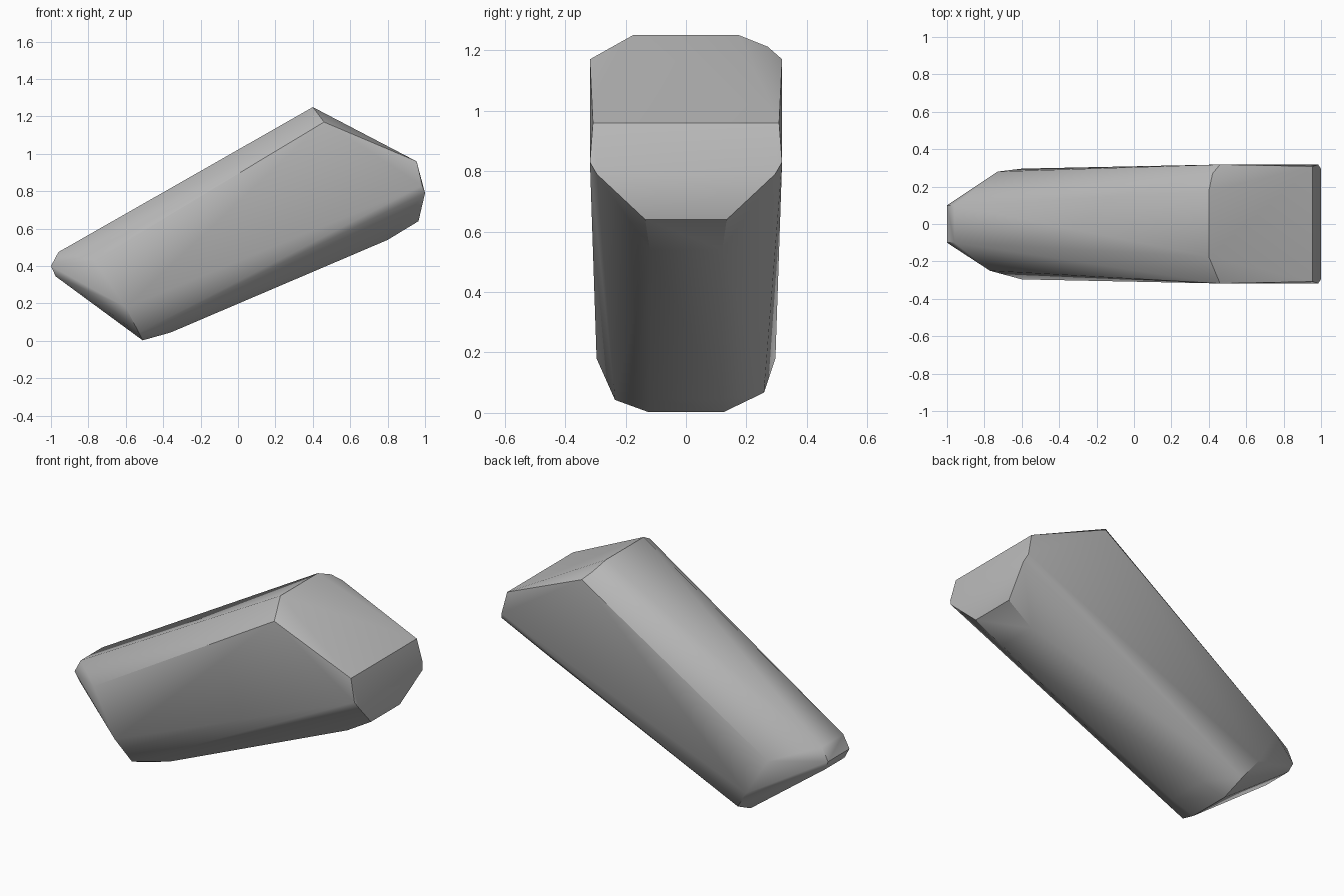
import bpy, bmesh, math

cube = bpy.data.objects.get("Cube")
if cube:
    bpy.data.objects.remove(cube, do_unlink=True)

stone = bpy.data.materials.new("stone grey")
stone.use_nodes = True
colour = (0.5, 0.5, 0.5, 1)
stone.diffuse_color = colour
stone.node_tree.nodes["Principled BSDF"].inputs["Base Color"].default_value = colour

# Corners as (x, z, half width), shared by both sides
both = [
    (0.40, 1.25, 0.175), (0.46, 1.17, 0.318),                      # peak
    (0.955, 0.96, 0.308), (0.985, 0.83, 0.318),                    # blunt end
    (1.0, 0.79, 0.295), (0.965, 0.64, 0.135), (0.80, 0.54, 0.12),
    (-0.36, 0.045, 0.12), (-0.51, 0.003, 0.125),                   # foot
    (-0.60, 0.18, 0.296),
    (-0.975, 0.345, 0.09), (-1.0, 0.40, 0.10), (-0.96, 0.475, 0.10),  # nose
]
# Corners as (x, y, z) that differ between front and back
single = [
    (-0.77, -0.25, 0.43), (-0.53, -0.235, 0.043),
    (-0.73, 0.28, 0.40), (-0.52, 0.258, 0.067), (0.42, 0.27, 1.212),
]

# Faceted stone as the hull of its corners
bm = bmesh.new()
for x, z, w in both:
    for side in (-1, 1):
        bm.verts.new((x, side * w, z))
for co in single:
    bm.verts.new(co)
hull = bmesh.ops.convex_hull(bm, input=bm.verts)
loose = [v for v in bm.verts if not v.link_faces]
bmesh.ops.delete(bm, geom=loose, context="VERTS")
bmesh.ops.dissolve_limit(bm, angle_limit=math.radians(1.5),
                         verts=bm.verts, edges=bm.edges)
bmesh.ops.recalc_face_normals(bm, faces=bm.faces)
mesh = bpy.data.meshes.new("stone")
bm.to_mesh(mesh)
bm.free()
mesh.materials.append(stone)
rock = bpy.data.objects.new("stone", mesh)
bpy.context.collection.objects.link(rock)

# Soft shading with crisp main edges
bpy.ops.object.select_all(action="DESELECT")
rock.select_set(True)
bpy.context.view_layer.objects.active = rock
bpy.ops.object.shade_smooth_by_angle(angle=math.radians(35))
